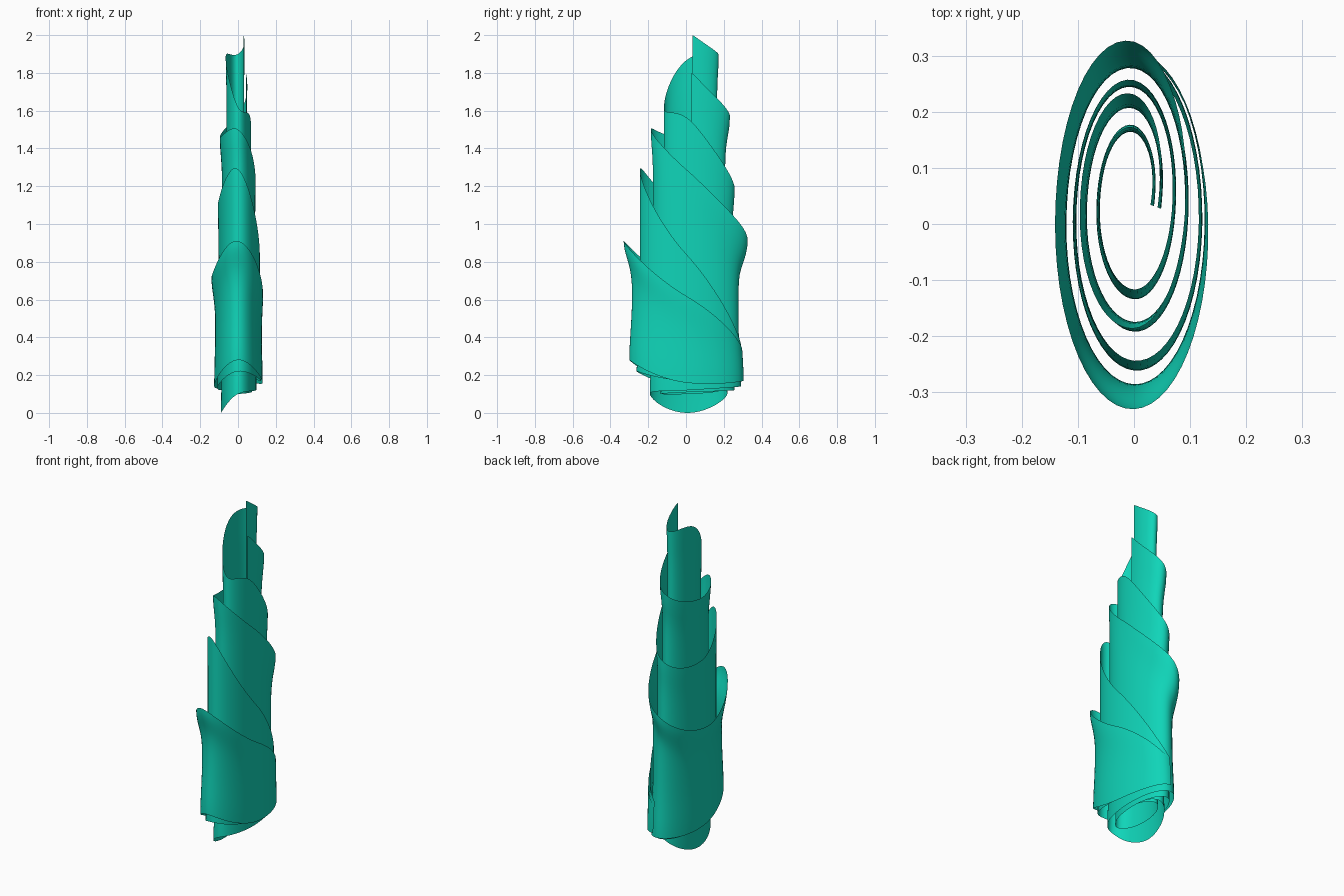
import bpy, math

if "Cube" in bpy.data.objects:
    bpy.data.objects.remove(bpy.data.objects["Cube"])

SQUASH = 0.42      # the roll is flattened in x
STEPS, ROWS = 14, 28

mat = bpy.data.materials.new("teal_cloth")
mat.diffuse_color = (0.005, 0.66, 0.48, 1)
mat.use_nodes = True
mat.node_tree.nodes["Principled BSDF"].inputs["Base Color"].default_value = mat.diffuse_color


def spline(a, b, c, d, t):
    """Catmull-Rom between b and c."""
    return b + 0.5 * t * (c - a + t * (2*a - 5*b + 4*c - d + t * (3*(b - c) + d - a)))


def rolled_sheet(name, keys):
    """Keys every quarter turn from +x: radius, top, bottom, flare at top edge."""
    n = len(keys)
    verts, faces = [], []
    cols = (n - 1) * STEPS + 1
    for i in range(cols):
        q = min(i // STEPS, n - 2)
        t = i / STEPS - q
        k = [keys[min(max(q + o, 0), n - 1)] for o in (-1, 0, 1, 2)]
        r, top, bot, flare = (spline(*[p[j] for p in k], t) for j in range(4))
        ang = (q + t) * math.pi / 2
        for j in range(ROWS + 1):
            z = bot + (top - bot) * j / ROWS
            rr = r + flare * math.exp(-((top - z) / 0.13) ** 2)
            # slight widening towards the hem
            rr += 0.015 * math.exp(-((z - bot) / 0.2) ** 2)
            cy = 0.045 * max(0, 1 - rr / 0.29)
            verts.append((SQUASH * rr * math.cos(ang), cy + rr * math.sin(ang), z))
    w = ROWS + 1
    for i in range(cols - 1):
        for j in range(ROWS):
            a = i * w + j
            faces.append((a, a + w, a + w + 1, a + 1))
    me = bpy.data.meshes.new(name)
    me.from_pydata(verts, [], faces)
    me.materials.append(mat)
    for p in me.polygons:
        p.use_smooth = True
    ob = bpy.data.objects.new(name, me)
    bpy.context.collection.objects.link(ob)


# Inner sheet, starting at the pointed tip
rolled_sheet("inner_sheet", [
    (0.07, 2.00, 0.15, 0.0),
    (0.14, 1.90, 0.12, 0.01),
    (0.145, 1.88, 0.10, 0.01),
    (0.14, 1.62, 0.10, 0.0),
    (0.16, 1.55, 0.11, 0.0),
    (0.235, 1.20, 0.12, 0.015),
    (0.245, 1.10, 0.13, 0.01),
    (0.25, 1.29, 0.22, 0.0),
    (0.275, 0.84, 0.17, 0.0),
    (0.285, 0.35, 0.19, 0.0)])

# Outer sheet, wrapped between the turns of the inner one
rolled_sheet("outer_sheet", [
    (0.10, 1.80, 0.14, 0.0),
    (0.19, 1.58, 0.11, 0.03),
    (0.20, 1.46, 0.00, 0.03),
    (0.19, 1.50, 0.10, 0.01),
    (0.215, 1.28, 0.12, 0.0),
    (0.275, 0.93, 0.14, 0.05),
    (0.285, 0.72, 0.14, 0.05),
    (0.285, 0.91, 0.28, 0.045),
    (0.295, 0.62, 0.16, 0.02),
    (0.29, 0.33, 0.17, 0.0)])
